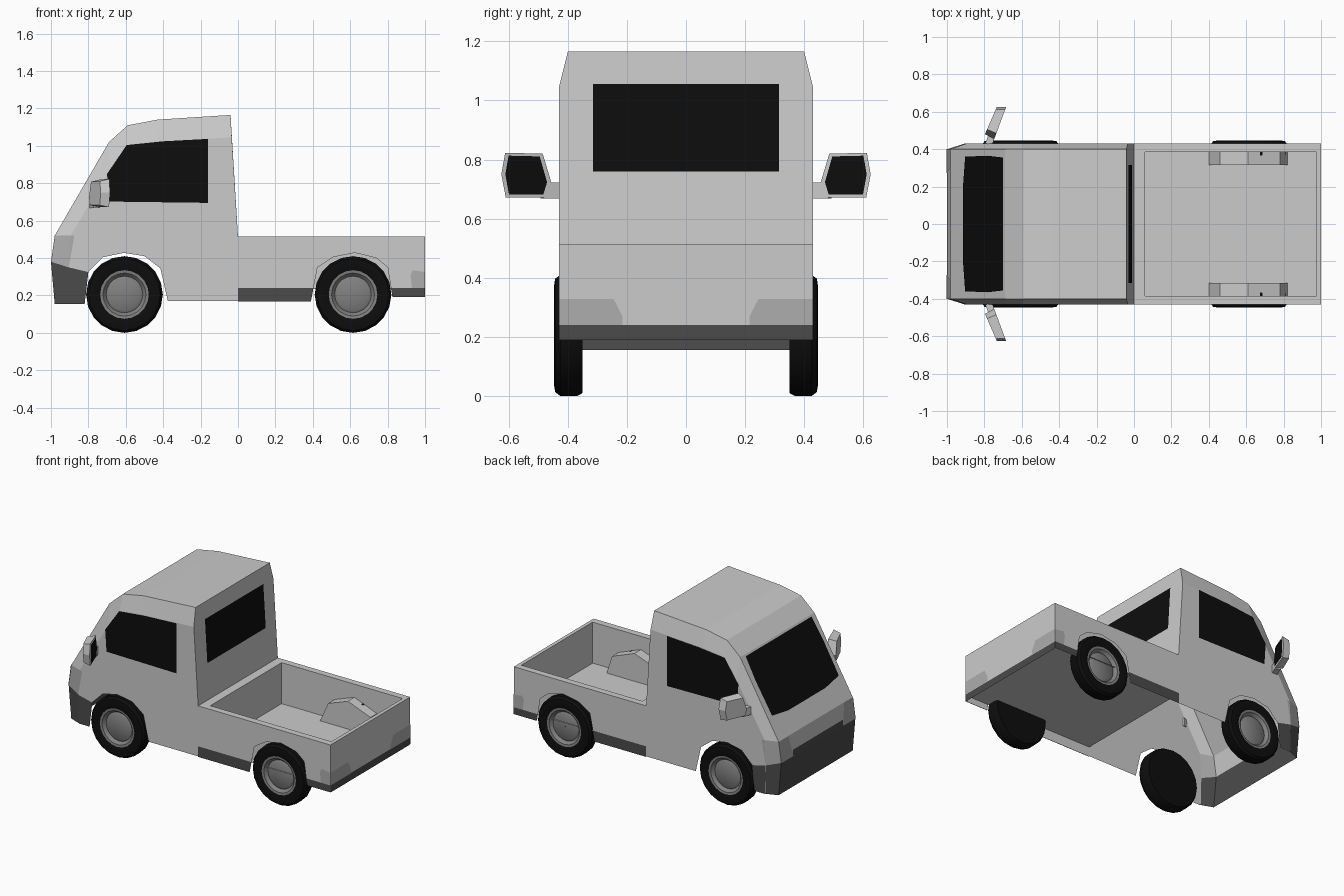
import bpy, bmesh, math
from mathutils import Vector

if "Cube" in bpy.data.objects:
    bpy.data.objects.remove(bpy.data.objects["Cube"])


def mat(name, v):
    m = bpy.data.materials.new(name)
    m.diffuse_color = (v, v, v, 1)
    m.use_nodes = True
    m.node_tree.nodes["Principled BSDF"].inputs["Base Color"].default_value = m.diffuse_color
    return m


BLACK, TRIM = mat("black", 0.004), mat("dark_trim", 0.07)
LAMP, RIM = mat("lamp_grey", 0.42), mat("rim_grey", 0.22)


def sheet(name, faces, material=None, mirror=False, ref=(0, 0, 0.5), inward=False):
    """Flat polygons, each turned away from (or towards) a reference point."""
    if mirror:
        faces = faces + [[(x, -y, z) for x, y, z in f] for f in faces]
    bm = bmesh.new()
    for f in faces:
        face = bm.faces.new([bm.verts.new(p) for p in f])
        face.normal_update()
        away = face.normal.dot(face.calc_center_median() - Vector(ref)) > 0
        if away == inward:
            face.normal_flip()
    bmesh.ops.remove_doubles(bm, verts=bm.verts, dist=0.0005)
    me = bpy.data.meshes.new(name)
    bm.to_mesh(me)
    bm.free()
    ob = bpy.data.objects.new(name, me)
    bpy.context.collection.objects.link(ob)
    if material:
        me.materials.append(material)
    return ob


def side(points, y=0.43):
    return [(x, y, z) for x, z in points]


W, H = 0.43, 0.40          # half widths: body side, roof and nose
RIM_Z, FLOOR = 0.515, 0.235

# Cab profiles: centre skin and the side outline it chamfers down to
skin = [(-0.98, 0.155), (-1, 0.38), (-0.98, 0.52), (-0.69, 1.02),
        (-0.59, 1.11), (-0.43, 1.14), (-0.04, 1.165)]
edge = [(-0.90, 0.155), (-0.905, 0.35), (-0.895, 0.52), (-0.68, 0.88),
        (-0.595, 1.005), (-0.43, 1.025), (-0.033, 1.045)]


def skin_faces(i):
    (a, b), (c, d) = skin[i], skin[i + 1]
    (e, f), (g, h) = edge[i], edge[i + 1]
    front = [(a, -H, b), (a, H, b), (c, H, d), (c, -H, d)]
    cham = [[(a, s * H, b), (e, s * W, f), (g, s * W, h), (c, s * H, d)] for s in (1, -1)]
    return front, cham


# Front bumper, headlights and the cab skin
front, cham = skin_faces(0)
bumper_side = side([edge[0], (-0.82, 0.155), (-0.80, 0.325), edge[1]], W + 0.003)
sheet("front_bumper", [front] + cham + [bumper_side,
      [(x, -y, z) for x, y, z in bumper_side]], TRIM, ref=(-0.5, 0, 0.5))
sheet("grille_trim", [[(-1.0, -0.27, 0.38), (-1.0, 0.27, 0.38),
                       (-0.997, 0.27, 0.42), (-0.997, -0.27, 0.42)]], TRIM)
front, cham = skin_faces(1)
sheet("nose_panel", [front])
lamp_front = [(-1.002, 0.27, 0.38), (-1.002, H, 0.38), (-0.983, H, 0.52), (-0.983, 0.30, 0.52)]
lamp_side = side([edge[1], edge[2], (-0.875, 0.52), (-0.905, 0.35)][1:], W + 0.002)
sheet("headlights", cham + [lamp_front, lamp_side]
      + [[(x, -y, z) for x, y, z in f] for f in (lamp_front, lamp_side)], LAMP)
upper = []
for i in range(2, len(skin) - 1):
    front, cham = skin_faces(i)
    upper += [front] + cham
rx, rz = skin[-1]
ex, ez = edge[-1]
back = [(rx, -H, rz), (rx, H, rz), (ex, W, ez), (0, W, RIM_Z), (0, -W, RIM_Z), (ex, -W, ez)]
sheet("cab_shell", upper + [back], ref=(-0.4, 0, 0.6))

# Body sides with open wheel arches
front_arch = [(-0.82, 0.155), (-0.80, 0.325), (-0.72, 0.405), (-0.61, 0.428),
              (-0.50, 0.41), (-0.415, 0.345), (-0.375, 0.17)]
rear_arch = [(0.39, 0.17), (0.425, 0.35), (0.51, 0.405), (0.625, 0.428),
             (0.74, 0.40), (0.80, 0.35), (0.825, 0.195)]
outline = edge + [(0, RIM_Z), (1, RIM_Z), (1, 0.195)] + rear_arch[::-1] + front_arch[::-1]
sheet("body_sides", [side(outline)], mirror=True)

# Cargo bed: rim, inner walls, floor and tailgate
outer = [(0, -W), (1, -W), (1, W), (0, W)]
inner = [(0.06, -0.385), (0.975, -0.385), (0.975, 0.385), (0.06, 0.385)]
rim, walls = [], []
for i in range(4):
    j = (i + 1) % 4
    rim.append([(*outer[i], RIM_Z), (*outer[j], RIM_Z), (*inner[j], RIM_Z), (*inner[i], RIM_Z)])
    walls.append([(*inner[i], RIM_Z), (*inner[j], RIM_Z), (*inner[j], FLOOR), (*inner[i], FLOOR)])
sheet("bed_rim", rim, ref=(0.5, 0, 0))
sheet("bed_interior", walls + [[(*p, FLOOR) for p in outer]], ref=(0.5, 0, 0.45), inward=True)
sheet("tailgate", [[(1, -W, 0.24), (1, W, 0.24), (1, W, RIM_Z), (1, -W, RIM_Z)]])
sheet("rear_bumper", [[(1, -W, 0.19), (1, W, 0.19), (1, W, 0.24), (1, -W, 0.24)]], TRIM)

# Wheel housings inside the bed
well = [(0.40, FLOOR), (0.46, 0.37), (0.61, 0.425), (0.78, 0.36), (0.82, FLOOR)]
wells = [side(well, 0.315)]
for (a, b), (c, d) in zip(well, well[1:]):
    wells.append([(a, 0.315, b), (a, 0.385, b), (c, 0.385, d), (c, 0.315, d)])
for s, n in ((1, "left"), (-1, "right")):
    sheet("wheel_housing_" + n, [[(x, s * y, z) for x, y, z in f] for f in wells],
          ref=(0.61, s * 0.37, 0.25))

# Dark sills and tail lamps
sheet("sills", [side([(0, 0.168), (0.39, 0.168), (0.403, 0.24), (0, 0.24)], W + 0.003),
                side([(0.825, 0.193), (1, 0.193), (1, 0.24), (0.82, 0.24)], W + 0.003)],
      TRIM, mirror=True)
sheet("tail_lamps", [side([(0.93, 0.24), (1, 0.24), (1, 0.325), (0.935, 0.335), (0.922, 0.31)], W + 0.003),
                     [(1.003, y, z) for y, z in [(W, 0.24), (0.215, 0.24), (0.215, 0.27),
                                                 (0.245, 0.328), (W, 0.328)]]],
      LAMP, mirror=True)

# Windows
sheet("side_windows", [side([(-0.69, 0.702), (-0.16, 0.695), (-0.16, 1.037), (-0.40, 1.024),
                             (-0.595, 1.004), (-0.70, 0.85)], W + 0.004)], BLACK, mirror=True)
half = [(0.24, 0.2), (0.28, 0.36), (0.7, 0.365), (0.98, 0.355)]
glass = half + [(t, -y) for t, y in half[::-1]]
sheet("windshield", [[(-0.984 + 0.29 * t, y, 0.522 + 0.5 * t) for t, y in glass]], BLACK,
      ref=(-0.4, 0, 0.6))
sheet("rear_window", [[(0.004 - 0.0615 * (z - RIM_Z), y, z) for y, z in
      [(-0.315, 0.76), (0.315, 0.76), (0.315, 1.055), (-0.315, 1.055)]]], BLACK, ref=(-0.4, 0, 0.6))

# Door mirrors: swept-back housing, arm and glass
head = [(0.47, 0.672), (0.455, 0.72), (0.485, 0.82), (0.612, 0.823), (0.625, 0.75), (0.61, 0.672)]
arm = [(0.42, 0.668), (0.48, 0.668), (0.48, 0.722), (0.42, 0.722)]


def prism(poly, depth, shrink):
    cy = sum(p[0] for p in poly) / len(poly)
    cz = sum(p[1] for p in poly) / len(poly)
    bx = lambda y: -0.745 + 0.37 * (y - 0.46)
    a = [(bx(y), y, z) for y, z in poly]
    b = [(bx(y) - depth, cy + (y - cy) * shrink + 0.012, cz + (z - cz) * shrink) for y, z in poly]
    n = len(poly)
    return [a, b] + [[a[i], a[(i + 1) % n], b[(i + 1) % n], b[i]] for i in range(n)]


for s, n in ((1, "left"), (-1, "right")):
    flip = lambda fs: [[(x, s * y, z) for x, y, z in f] for f in fs]
    sheet("mirror_housing_" + n, flip(prism(head, 0.05, 0.85)), ref=(-0.74, s * 0.545, 0.75))
    sheet("mirror_arm_" + n, flip(prism(arm, 0.035, 1.0)), ref=(-0.775, s * 0.455, 0.695))
    g = [(0.545 + (y - 0.545) * 0.83, 0.748 + (z - 0.748) * 0.87) for y, z in head]
    sheet("mirror_glass_" + n, flip([[(-0.741 + 0.37 * (y - 0.46), y, z) for y, z in g]]),
          BLACK, ref=(-0.8, s * 0.545, 0.75))

# Wheels: profiles (radius, y) turned around the axle
tyre = [(0.13, 0.438), (0.165, 0.447), (0.192, 0.443), (0.205, 0.425), (0.205, 0.368),
        (0.195, 0.35), (0.001, 0.35)]
hub = [(0.001, 0.424), (0.085, 0.424), (0.098, 0.416), (0.115, 0.436), (0.13, 0.438)]


def turned(name, prof, cx, s, material, n=20):
    faces = []
    for k in range(n):
        a, b = math.tau * k / n, math.tau * (k + 1) / n
        for (r, y), (q, w) in zip(prof, prof[1:]):
            faces.append([(cx + R * math.cos(t), s * Y, 0.205 + R * math.sin(t))
                          for R, Y, t in ((r, y, a), (q, w, a), (q, w, b), (r, y, b))])
    ob = sheet(name, faces, material, ref=(cx, s * 0.38, 0.205))
    bpy.ops.object.select_all(action='DESELECT')
    bpy.context.view_layer.objects.active = ob
    ob.select_set(True)
    bpy.ops.object.shade_smooth_by_angle(angle=math.radians(32))


for cx, end in ((-0.607, "front"), (0.615, "rear")):
    for s, n in ((1, "left"), (-1, "right")):
        turned(f"{end}_{n}_tyre", tyre, cx, s, BLACK)
        turned(f"{end}_{n}_rim", hub, cx, s, RIM)
